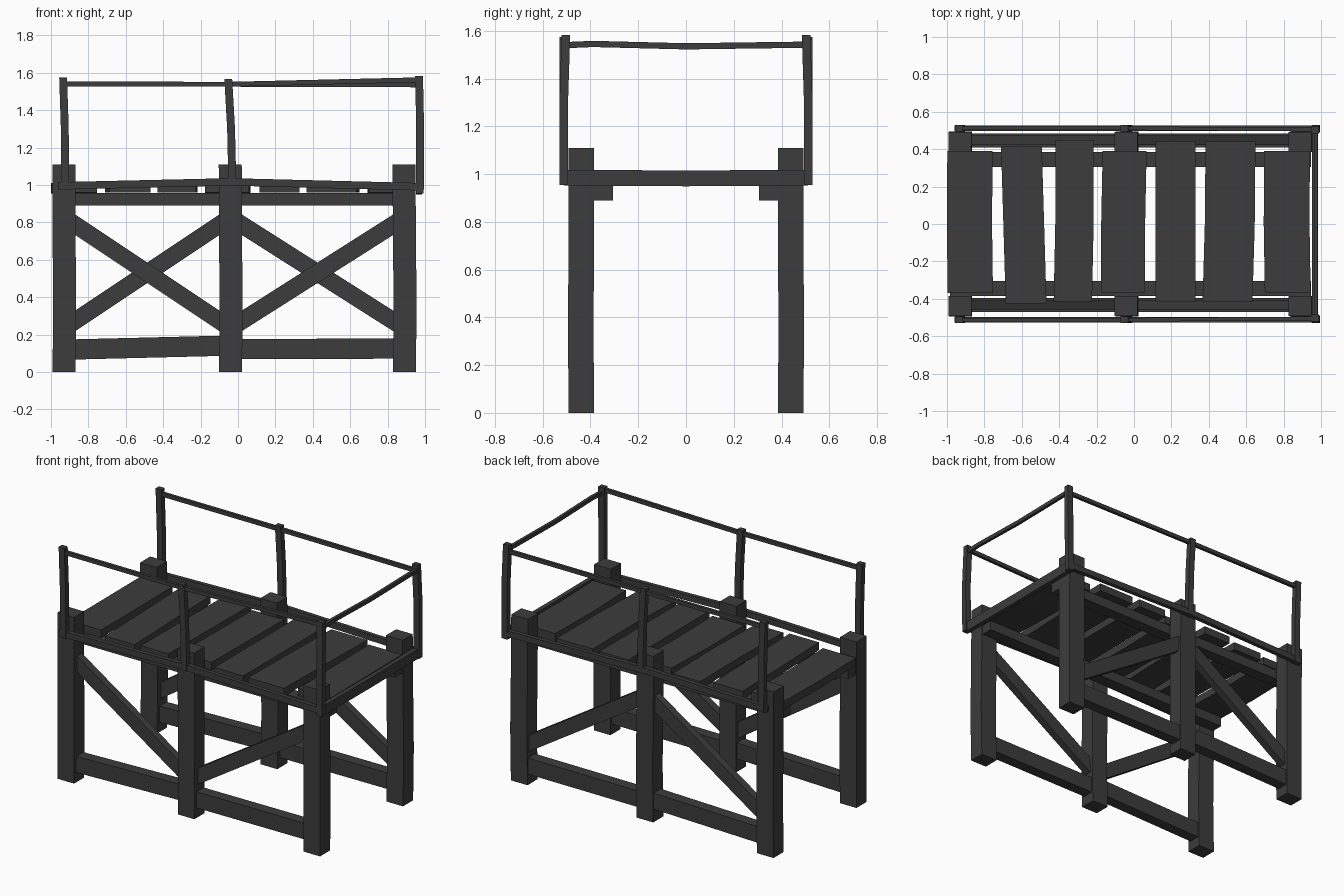
import bpy, bmesh
from mathutils import Vector

cube = bpy.data.objects.get("Cube")
if cube:
    bpy.data.objects.remove(cube, do_unlink=True)

charcoal = bpy.data.materials.new("charcoal_wood")
charcoal.use_nodes = True
COLOUR = (0.045, 0.045, 0.045, 1)
charcoal.diffuse_color = COLOUR
bsdf = charcoal.node_tree.nodes["Principled BSDF"]
bsdf.inputs["Base Color"].default_value = COLOUR
bsdf.inputs["Roughness"].default_value = 0.9

AXES = [Vector((1, 0, 0)), Vector((0, 1, 0)), Vector((0, 0, 1))]


def bar(name, points, a, b):
    """Rectangular timber swept through points; a and b are its sizes on the
    two axes across its main direction, so its ends are cut square to an axis."""
    pts = [Vector(p) for p in points]
    run = pts[-1] - pts[0]
    main = max(range(3), key=lambda i: abs(run[i]))
    u, v = [AXES[i] for i in range(3) if i != main]
    bm = bmesh.new()
    rings = [[bm.verts.new(p + u * a / 2 * i + v * b / 2 * j)
              for i, j in ((-1, -1), (1, -1), (1, 1), (-1, 1))] for p in pts]
    for r, s in zip(rings, rings[1:]):
        for k in range(4):
            n = (k + 1) % 4
            bm.faces.new((r[k], r[n], s[n], s[k]))
    bm.faces.new(rings[0])
    bm.faces.new(rings[-1])
    bmesh.ops.recalc_face_normals(bm, faces=bm.faces)
    mesh = bpy.data.meshes.new(name)
    bm.to_mesh(mesh)
    bm.free()
    mesh.materials.append(charcoal)
    obj = bpy.data.objects.new(name, mesh)
    bpy.context.collection.objects.link(obj)


LEGS = {"right": -0.93, "middle": -0.04, "left": 0.89}
for side, s in (("front", -1), ("back", 1)):
    # Thick legs, slightly bowed
    for label, x in LEGS.items():
        bow = 0.006 if label == "left" else 0.003
        bar(f"{side}_{label}_leg",
            [(x, s * 0.438, 0), (x + 0.003, s * 0.441, 0.35),
             (x, s * 0.438, 0.75), (x - bow / 2, s * 0.438, 1.11)], 0.123, 0.107)

    # Deck joist on the inner side of the legs
    bar(f"{side}_joist", [(-0.985, s * 0.345, 0.923), (0.945, s * 0.345, 0.923)], 0.08, 0.066)

    # Low beams between the legs
    y = -0.433 if s < 0 else 0.447
    bar(f"{side}_right_low_beam", [(-0.89, y, 0.12), (-0.08, y, 0.14)], 0.075, 0.108)
    bar(f"{side}_left_low_beam", [(0.0, y, 0.122), (0.85, y, 0.125)], 0.075, 0.108)

    # Diagonal braces: a V at the front, an inverted V at the back
    high, low = 0.80, 0.26
    outer, inner = (high, low) if s < 0 else (low, high)
    bar(f"{side}_right_brace", [(-0.89, y, outer), (-0.08, y, inner)], 0.05, 0.11)
    bar(f"{side}_left_brace", [(0.0, y, inner), (0.85, y, outer)], 0.05, 0.11)

    # Handrail posts, slightly leaning
    py = s * 0.512
    ends = [(-0.925, -0.935, 0.975, 1.575), (-0.03, -0.052, 0.995, 1.565), (0.972, 0.968, 0.955, 1.582)]
    for label, (x0, x1, z0, z1) in zip(LEGS, ends):
        yy = s * 0.503 if label == "left" else py
        bar(f"{side}_{label}_rail_post",
            [(x0, py, z0), ((x0 + x1) / 2 + 0.004, py, 1.3), (x1, yy, z1)], 0.042, 0.036)

    # Top rail and lower rail
    rise = 1.562 if s < 0 else 1.535
    bar(f"{side}_top_rail", [(-0.935, py, 1.54), (-0.05, py, 1.538), (0.97, s * 0.505, rise)], 0.02, 0.026)
    bar(f"{side}_lower_rail", [(-0.96, py, 0.995), (-0.04, py, 1.016), (0.985, py, 0.99)], 0.028, 0.04)

# End rails across the left side
bar("left_end_top_rail", [(0.972, -0.505, 1.54), (0.972, -0.39, 1.545),
                          (0.972, 0, 1.535), (0.972, 0.505, 1.542)], 0.02, 0.026)
bar("left_end_lower_rail", [(0.968, -0.51, 0.985), (0.968, 0, 0.982), (0.968, 0.51, 0.985)], 0.03, 0.066)

# Deck planks: centre x at front and back, width, front y, back y
PLANKS = [(-0.875, -0.877, 0.242, -0.37, 0.39), (-0.577, -0.602, 0.218, -0.425, 0.415),
          (-0.327, -0.318, 0.205, -0.415, 0.45), (-0.058, -0.05, 0.235, -0.365, 0.39),
          (0.222, 0.222, 0.214, -0.415, 0.445), (0.50, 0.516, 0.267, -0.418, 0.44),
          (0.822, 0.818, 0.245, -0.365, 0.39)]
for i, (xf, xb, w, yf, yb) in enumerate(PLANKS):
    sag = 0.004 * (i % 3 - 1)
    bar(f"plank_{i + 1}", [(xf, yf, 0.985), ((xf + xb) / 2 + sag, 0, 0.985 + sag), (xb, yb, 0.985)], w, 0.052)
